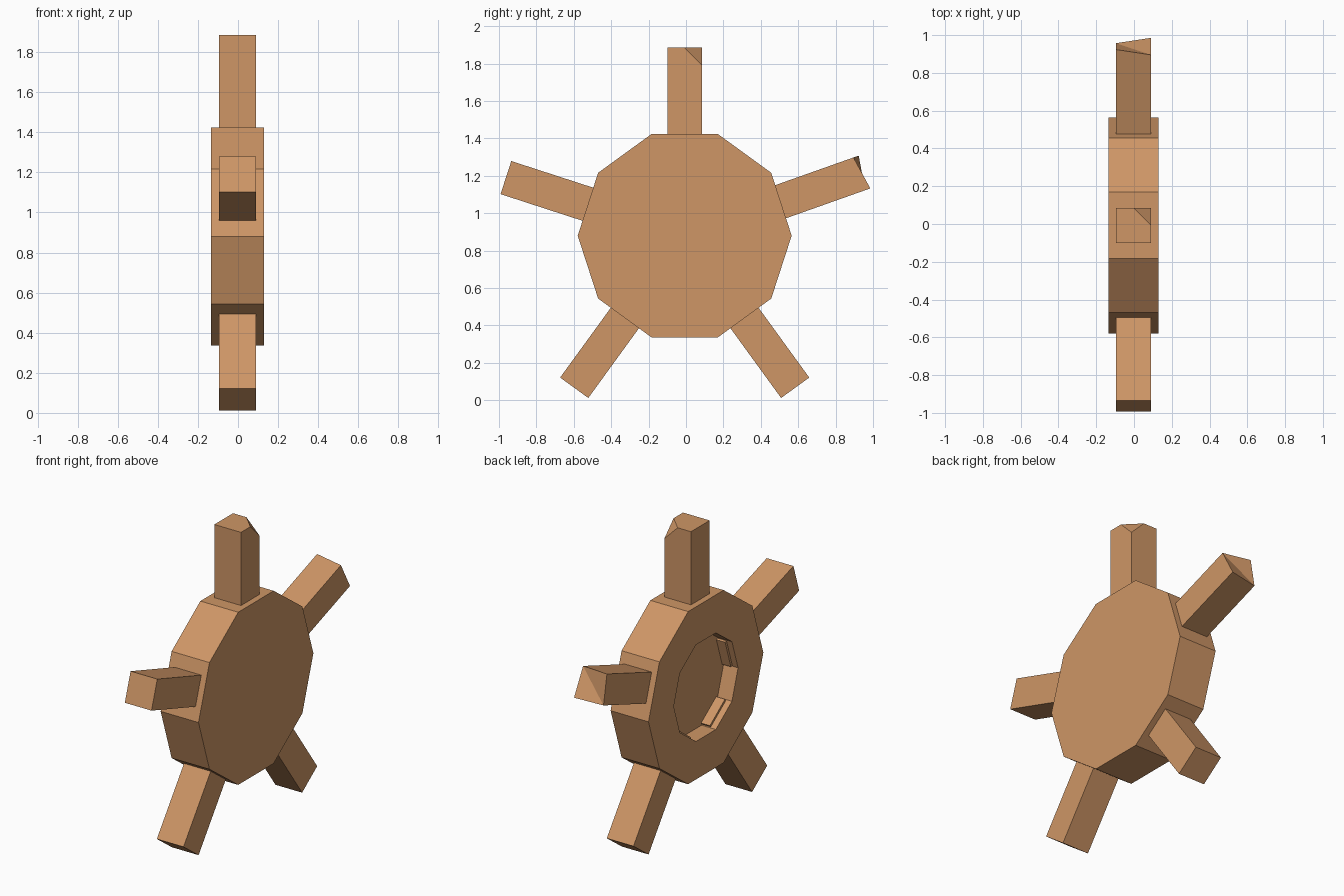
import bpy, bmesh, math
from mathutils import Vector, Matrix

if "Cube" in bpy.data.objects:
    bpy.data.objects.remove(bpy.data.objects["Cube"])

CENTER = Vector((-0.002, -0.007, 0.88))
HALF = 0.093          # half the width of a handle
INNER, OUTER = 0.29, 1.005

wood = bpy.data.materials.new("light wood")
wood.diffuse_color = (0.62, 0.305, 0.133, 1)
wood.use_nodes = True
wood.node_tree.nodes["Principled BSDF"].inputs["Base Color"].default_value = wood.diffuse_color


def finish(name, bm):
    bmesh.ops.recalc_face_normals(bm, faces=bm.faces[:])
    me = bpy.data.meshes.new(name)
    bm.to_mesh(me)
    bm.free()
    me.materials.append(wood)
    ob = bpy.data.objects.new(name, me)
    ob.location = CENTER
    bpy.context.collection.objects.link(ob)
    return ob


def ring(bm, x, r, n=10):
    return [bm.verts.new((x, r * math.cos(2 * math.pi * i / n),
                          r * math.sin(2 * math.pi * i / n))) for i in range(n)]


# Ten-sided hub, with a shallow socket on the -x side
bm = bmesh.new()
rings = [ring(bm, x, r) for x, r in
         ((0.132, 0.572), (-0.132, 0.572), (-0.132, 0.32), (-0.032, 0.32))]
for a, b in zip(rings, rings[1:]):
    for i in range(10):
        j = (i + 1) % 10
        bm.faces.new((a[i], a[j], b[j], b[i]))
bm.faces.new(rings[0])
bm.faces.new(rings[-1])
finish("hub", bm)

# Five square handles around the hub
for k, label in enumerate(("top", "left_upper", "left_lower", "right_lower", "right_upper")):
    bm = bmesh.new()
    bmesh.ops.create_cube(bm, size=1, matrix=Matrix.Translation((0, 0, (INNER + OUTER) / 2))
                          @ Matrix.Diagonal((2 * HALF, 2 * HALF, OUTER - INNER, 1)))
    if label == "top":
        # chipped corner on the top handle
        cut = bmesh.ops.bisect_plane(
            bm, geom=bm.verts[:] + bm.edges[:] + bm.faces[:],
            plane_co=(HALF, 0, OUTER), plane_no=(1, 1, 1), clear_outer=True)
        edges = [e for e in cut["geom_cut"] if isinstance(e, bmesh.types.BMEdge)]
        bmesh.ops.contextual_create(bm, geom=edges)
    if label == "right_upper":
        # crooked, twisted end on this handle
        for v in bm.verts:
            if v.co.z > 0.9:
                upper = v.co.y > 0
                v.co.z += (0.015 if upper else -0.015) * (1 if v.co.x > 0 else -1)
        bmesh.ops.triangulate(bm, faces=[f for f in bm.faces if f.normal.z > 0.7])
    angle = math.radians(72 * k - (-1.5 if label == "right_upper" else 0))
    bmesh.ops.rotate(bm, verts=bm.verts[:], matrix=Matrix.Rotation(angle, 3, 'X'))
    finish(label + "_handle", bm)
